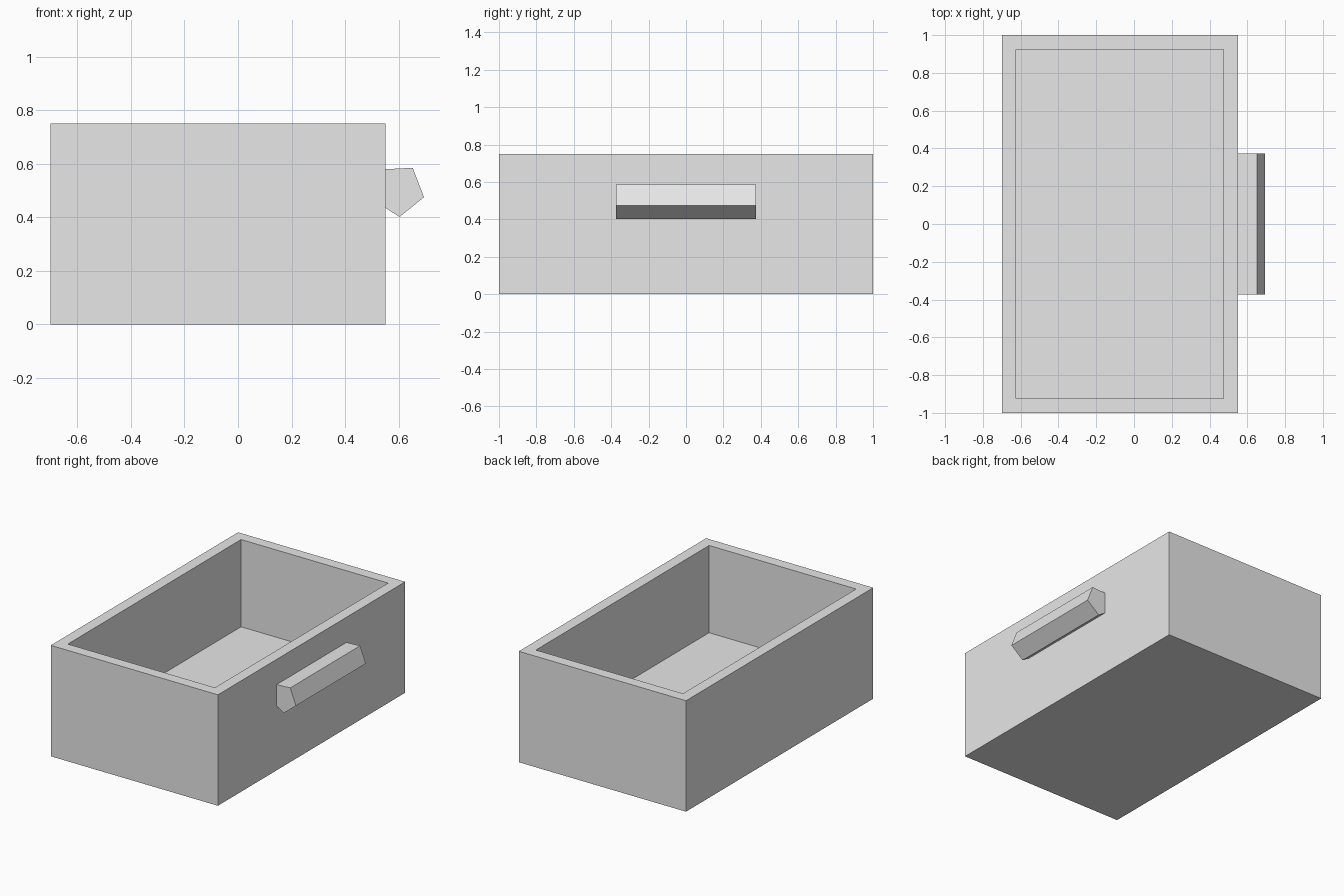
import bpy
import bmesh
import math
from mathutils import Matrix, Vector

default = bpy.data.objects.get("Cube")
if default:
    bpy.data.objects.remove(default, do_unlink=True)

grey = bpy.data.materials.new("light grey")
grey.use_nodes = True
colour = (0.8, 0.8, 0.8, 1)
grey.diffuse_color = colour
grey.node_tree.nodes["Principled BSDF"].inputs["Base Color"].default_value = colour


def add_object(name, bm):
    bmesh.ops.recalc_face_normals(bm, faces=bm.faces)
    mesh = bpy.data.meshes.new(name)
    bm.to_mesh(mesh)
    bm.free()
    mesh.materials.append(grey)
    obj = bpy.data.objects.new(name, mesh)
    bpy.context.collection.objects.link(obj)
    return obj


# Drawer box: a block whose top is inset to the wall thickness and sunk to the floor
WIDTH, LENGTH, HEIGHT = 1.25, 2.0, 0.75
WALL, FLOOR = 0.075, 0.16
CENTRE_X = -0.075

bm = bmesh.new()
bmesh.ops.create_cube(
    bm, size=1,
    matrix=Matrix.Translation((CENTRE_X, 0, HEIGHT / 2)) @ Matrix.Diagonal((WIDTH, LENGTH, HEIGHT, 1)))
bm.normal_update()
top = max(bm.faces, key=lambda f: f.calc_center_median().z)
bmesh.ops.inset_region(bm, faces=[top], thickness=WALL, use_even_offset=True)
result = bmesh.ops.extrude_discrete_faces(bm, faces=[top])
bmesh.ops.translate(bm, verts=result["faces"][0].verts, vec=(0, 0, FLOOR - HEIGHT))
add_object("drawer_box", bm)

# Handle: a five-sided bar along y, tilted and partly sunk into the side wall
RADIUS, HALF_LENGTH = 0.1, 0.373
bm = bmesh.new()
ring = []
for i in range(5):
    angle = math.radians(-15 + 72 * i)
    point = Vector((0.598 + RADIUS * math.cos(angle), -HALF_LENGTH, 0.501 + RADIUS * math.sin(angle)))
    ring.append(bm.verts.new(point))
end = bm.faces.new(ring)
result = bmesh.ops.extrude_face_region(bm, geom=[end], use_keep_orig=True)
moved = [v for v in result["geom"] if isinstance(v, bmesh.types.BMVert)]
bmesh.ops.translate(bm, verts=moved, vec=(0, 2 * HALF_LENGTH, 0))
add_object("handle", bm)
